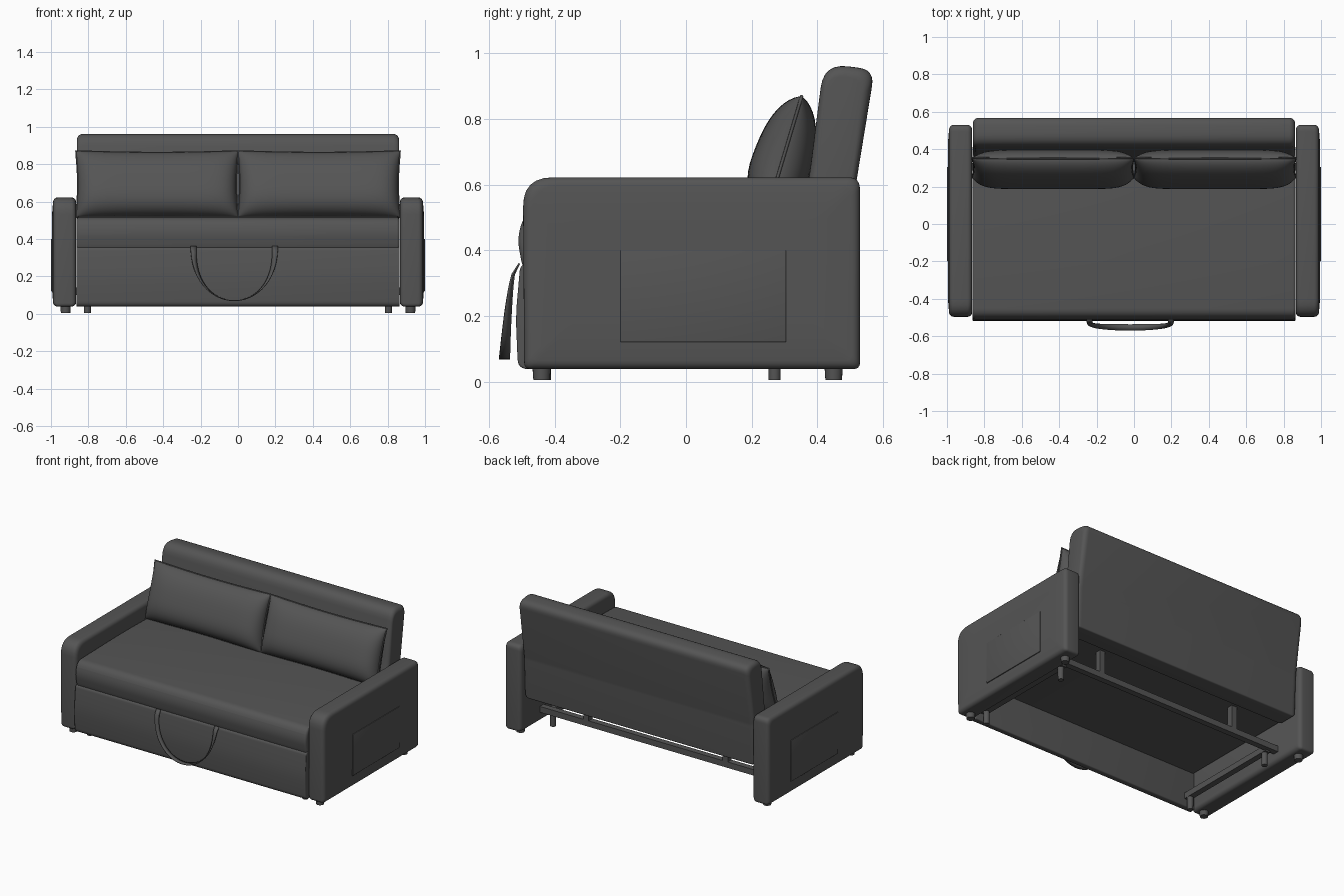
import bpy, bmesh, math
from mathutils import Vector

if "Cube" in bpy.data.objects:
    bpy.data.objects.remove(bpy.data.objects["Cube"])

grey = bpy.data.materials.new("charcoal fabric")
grey.diffuse_color = (0.09, 0.09, 0.09, 1)
grey.use_nodes = True
grey.node_tree.nodes["Principled BSDF"].inputs["Base Color"].default_value = grey.diffuse_color


def finish(name, bm, angle=35):
    bmesh.ops.recalc_face_normals(bm, faces=bm.faces)
    me = bpy.data.meshes.new(name)
    bm.to_mesh(me)
    bm.free()
    me.materials.append(grey)
    ob = bpy.data.objects.new(name, me)
    bpy.context.collection.objects.link(ob)
    bpy.ops.object.select_all(action='DESELECT')
    ob.select_set(True)
    bpy.context.view_layer.objects.active = ob
    bpy.ops.object.shade_smooth_by_angle(angle=math.radians(angle))
    return ob


def box(name, x, y, z, r=0.0):
    bm = bmesh.new()
    bmesh.ops.create_cube(bm, size=1)
    for v in bm.verts:
        v.co = [(a + b) / 2 + c * (b - a) for (a, b), c in zip((x, y, z), v.co)]
    if r:
        bmesh.ops.bevel(bm, geom=bm.edges[:], offset=r, segments=3, profile=0.5, affect='EDGES')
    return finish(name, bm)


def round_profile(pts, seg=6):
    """Polygon of (y, z, radius) with each corner replaced by an arc-like curve."""
    out = []
    for i, (y, z, r) in enumerate(pts):
        p = Vector((y, z))
        a = (Vector(pts[i - 1][:2]) - p).normalized() * r
        b = (Vector(pts[(i + 1) % len(pts)][:2]) - p).normalized() * r
        if not r:
            out.append(p)
            continue
        for k in range(seg + 1):
            t = k / seg
            out.append(p + a * (1 - t) ** 2 + b * t ** 2)
    return out


def extrude_x(name, pts, x0, x1, r, puff=0.0):
    """Side profile lofted along x with rounded end rims; puff pads the x1 end."""
    bm = bmesh.new()
    prof = round_profile(pts)
    lo = Vector((min(p.x for p in prof), min(p.y for p in prof)))
    hi = Vector((max(p.x for p in prof), max(p.y for p in prof)))
    mid, half = (lo + hi) / 2, (hi - lo) / 2
    s = 1 if x1 > x0 else -1
    arc = [math.pi / 2 * k / 5 for k in range(6)]
    steps = [(x0 + s * r * (1 - math.sin(a)), r * (1 - math.cos(a))) for a in reversed(arc)]
    # steps run from the x0 rim to the x1 rim as (x, inset)
    steps = [(x0 + s * r * (1 - math.sin(a)), r * (1 - math.cos(a))) for a in arc][::-1] + \
            [(x1 - s * r * (1 - math.sin(a)), r * (1 - math.cos(a))) for a in arc]
    if puff:
        steps += [(x1 + s * puff * 0.7, r + 0.05), (x1 + s * puff, r + 0.11)]
    rings = []
    for x, d in steps:
        rings.append([bm.verts.new((x, mid.x + (p.x - mid.x) * (1 - d / half.x),
                                    mid.y + (p.y - mid.y) * (1 - d / half.y))) for p in prof])
    n = len(prof)
    for a, b in zip(rings, rings[1:]):
        for i in range(n):
            bm.faces.new((a[i], a[(i + 1) % n], b[(i + 1) % n], b[i]))
    bm.faces.new(rings[0])
    bm.faces.new(rings[-1])
    return finish(name, bm)


def cylinder(name, x, y, z0, z1, r):
    bm = bmesh.new()
    bmesh.ops.create_cone(bm, cap_ends=True, segments=20, radius1=r * 0.9, radius2=r, depth=z1 - z0)
    bmesh.ops.translate(bm, verts=bm.verts, vec=(x, y, (z0 + z1) / 2))
    return finish(name, bm)


def pillow_point(cx, u, v, side):
    """Padded cushion surface, thick low down and thin at the top, leaning back."""
    a = 0.29
    h = side * 0.09 * (max(0, (1 - u ** 8) * (1 - abs(v) ** 2.6))) ** 0.55 * (1 - 0.2 * v)
    x = 0.434 * u * (1 - 0.025 * (1 - v * v) * u * u)
    w = 0.185 * v * (1 - 0.05 * (1 - u * u) * v * v)
    return Vector((cx + x, 0.3 + w * math.sin(a) + h * math.cos(a),
                   0.693 + w * math.cos(a) - h * math.sin(a)))


def pillow(name, cx):
    bm = bmesh.new()
    nu, nv = 36, 20
    for side in (-1, 1):
        rows = [[bm.verts.new(pillow_point(cx, -math.cos(math.pi * i / nu), -math.cos(math.pi * j / nv), side))
                 for i in range(nu + 1)] for j in range(nv + 1)]
        for j in range(nv):
            for i in range(nu):
                bm.faces.new((rows[j][i], rows[j][i + 1], rows[j + 1][i + 1], rows[j + 1][i]))
    bmesh.ops.remove_doubles(bm, verts=bm.verts, dist=0.0005)
    finish(name, bm, 60)
    # seam piping round the rim
    cu = bpy.data.curves.new(name + "_piping", 'CURVE')
    cu.dimensions = '3D'
    cu.bevel_depth = 0.005
    cu.bevel_resolution = 1
    sp = cu.splines.new('POLY')
    loop = []
    for k in range(4):
        for i in range(12):
            t = -1 + i / 6
            u, v = ((t, -1), (1, t), (-t, 1), (-1, -t))[k]
            loop.append((*pillow_point(cx, u, v, 0), 1))
    sp.points.add(len(loop) - 1)
    for p, co in zip(sp.points, loop):
        p.co = co
    sp.use_cyclic_u = True
    cu.materials.append(grey)
    bpy.context.collection.objects.link(bpy.data.objects.new(name + "_piping", cu))


# arms with side pocket panels and feet
for s, side in ((-1, "left"), (1, "right")):
    extrude_x(side + "_arm", [(-0.493, 0.038, 0.02), (-0.497, 0.622, 0.09), (0.53, 0.622, 0.035),
                              (0.53, 0.038, 0.02)], s * 0.865, s * 0.989, 0.026, 0.006)
    box(side + "_pocket", sorted((s * 0.985, s * 0.999)), (-0.2, 0.305), (0.12, 0.4), 0.003)
    for y, n in ((-0.44, "front"), (0.45, "back")):
        cylinder(f"{side}_{n}_foot", s * 0.922, y, 0.005, 0.045, 0.028)
    # sliding frame beneath the seat
    box(side + "_frame_rail", sorted((s * 0.785, s * 0.825)), (-0.46, 0.3), (0.09, 0.13))
    for y, n in ((-0.43, "front"), (0.27, "back")):
        cylinder(f"{side}_{n}_frame_foot", s * 0.805, y, 0.005, 0.1, 0.02)
    box(side + "_cross_post", sorted((s * 0.5, s * 0.54)), (0.285, 0.325), (0.12, 0.3))
    pillow(side + "_pillow", s * 0.433)
box("cross_rail", (-0.865, 0.865), (0.285, 0.325), (0.1, 0.14))

# front panel and seat cushion
extrude_x("front_panel", [(-0.512, 0.038, 0.03), (-0.519, 0.2, 0.05), (-0.505, 0.357, 0.02),
                          (-0.46, 0.357, 0), (-0.46, 0.038, 0.01)], -0.864, 0.864, 0.006)
extrude_x("seat", [(-0.5, 0.357, 0.02), (-0.515, 0.44, 0.04), (-0.49, 0.515, 0.04), (0.0, 0.525, 0.2),
                   (0.42, 0.515, 0), (0.42, 0.29, 0), (-0.47, 0.29, 0)], -0.864, 0.864, 0.016)

# reclined backrest with an upright lower part
extrude_x("backrest", [(0.345, 0.47, 0), (0.375, 0.62, 0.05), (0.42, 0.97, 0.075), (0.575, 0.95, 0.05),
                       (0.508, 0.54, 0.01), (0.495, 0.265, 0.01), (0.37, 0.265, 0.01)], -0.862, 0.862, 0.032)

# pull strap: a ribbon that twists from flat at the seat to edge-on at the bottom
bm = bmesh.new()
N, prev = 40, None
for i in range(N + 1):
    t = math.pi * i / N
    s = max(0.0, math.sin(t))
    c = Vector((-0.02 - 0.218 * math.cos(t), -0.508 - 0.045 * s ** 0.35, 0.36 - 0.29 * s ** 0.85))
    w = Vector((0.016 * (1 - s), 0.017 * s ** 0.7, 0))
    if math.cos(t) < 0:
        w.x = -w.x
    pair = (bm.verts.new(c - w), bm.verts.new(c + w))
    if prev:
        bm.faces.new((prev[0], prev[1], pair[1], pair[0]))
    prev = pair
strap = finish("pull_strap", bm)
sol = strap.modifiers.new("thickness", 'SOLIDIFY')
sol.thickness = 0.005
sol.offset = 0
